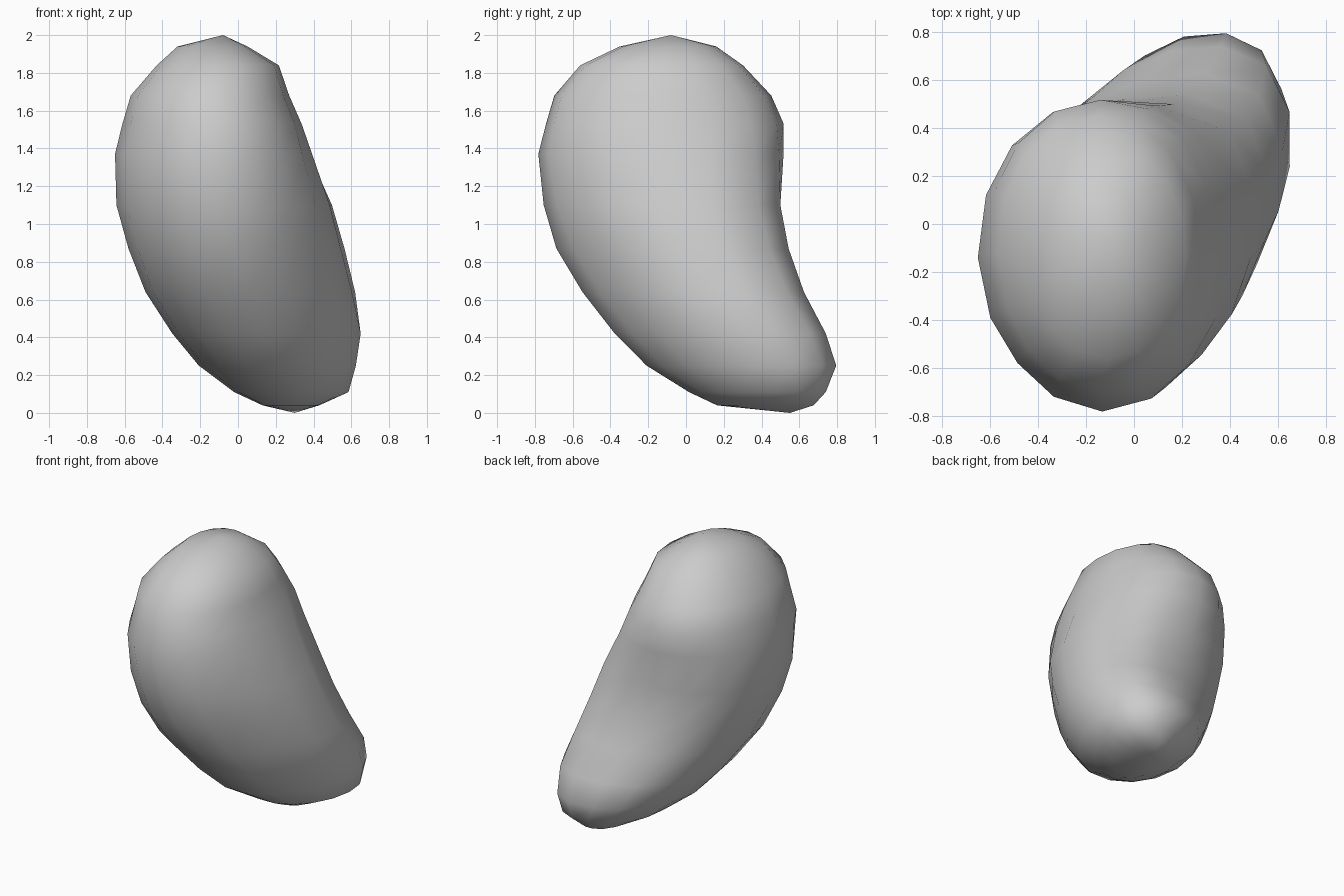
import bpy, bmesh
from math import sin, cos, pi, asin, copysign

if "Cube" in bpy.data.objects:
    bpy.data.objects.remove(bpy.data.objects["Cube"])

SIDES = 16
# Horizontal sections: z, x min, x max, y min, y max, diagonal lean,
# then swelling of the (+x+y), (-x+y), (-x-y), (+x-y) corners
SECTIONS = [
    (0.04, 0.13, 0.43, 0.16, 0.68, 0.2, 0, 0, 0, 0),
    (0.11, -0.02, 0.585, 0.01, 0.735, 0.2, 0.05, 0, 0, -0.05),
    (0.25, -0.21, 0.625, -0.22, 0.785, 0.15, 0.08, -0.05, 0, -0.1),
    (0.42, -0.35, 0.65, -0.39, 0.72, 0.12, 0.12, -0.04, 0, -0.13),
    (0.64, -0.49, 0.60, -0.56, 0.59, 0.06, 0.19, 0, 0, -0.15),
    (0.87, -0.58, 0.54, -0.70, 0.51, 0.03, 0.20, 0.03, -0.03, -0.15),
    (1.10, -0.645, 0.48, -0.765, 0.48, 0, 0.18, 0.03, -0.05, -0.1),
    (1.37, -0.655, 0.39, -0.79, 0.51, 0, 0.08, 0, -0.06, -0.04),
    (1.53, -0.615, 0.335, -0.745, 0.515, 0, 0.03, 0, -0.05, 0),
    (1.68, -0.57, 0.27, -0.70, 0.45, 0, 0.02, 0, -0.04, 0),
    (1.84, -0.43, 0.215, -0.56, 0.30, 0, 0.03, 0, 0, 0),
    (1.94, -0.32, 0.05, -0.35, 0.16, 0, 0, 0, 0, 0),
]


def power(v, e=0.95):
    return copysign(abs(v) ** e, v)


def ring(bm, z, x0, x1, y0, y1, lean, *corners):
    verts = []
    for i in range(SIDES):
        t = 2 * pi * i / SIDES
        k = 1 + sum(c * max(0, cos(t - pi / 4 - n * pi / 2)) ** 6
                    for n, c in enumerate(corners))
        x = (x0 + x1) / 2 + k * (x1 - x0) / 2 * power(cos(t))
        y = (y0 + y1) / 2 + k * (y1 - y0) / 2 * power(sin(t + asin(lean)))
        verts.append(bm.verts.new((x, y, z)))
    return verts


# Bean body: lofted sections closed by a point at each end
bm = bmesh.new()
rings = [ring(bm, *s) for s in SECTIONS]
bottom = bm.verts.new((0.30, 0.55, 0))
top = bm.verts.new((-0.08, -0.08, 2))
for i in range(SIDES):
    j = (i + 1) % SIDES
    for a, b in zip(rings, rings[1:]):
        bm.faces.new((a[i], a[j], b[j], b[i]))
    bm.faces.new((bottom, rings[0][j], rings[0][i]))
    bm.faces.new((top, rings[-1][i], rings[-1][j]))
bmesh.ops.recalc_face_normals(bm, faces=bm.faces)
mesh = bpy.data.meshes.new("bean_body")
bm.to_mesh(mesh)
bm.free()
body = bpy.data.objects.new("bean_body", mesh)
bpy.context.collection.objects.link(body)
for p in mesh.polygons:
    p.use_smooth = True
